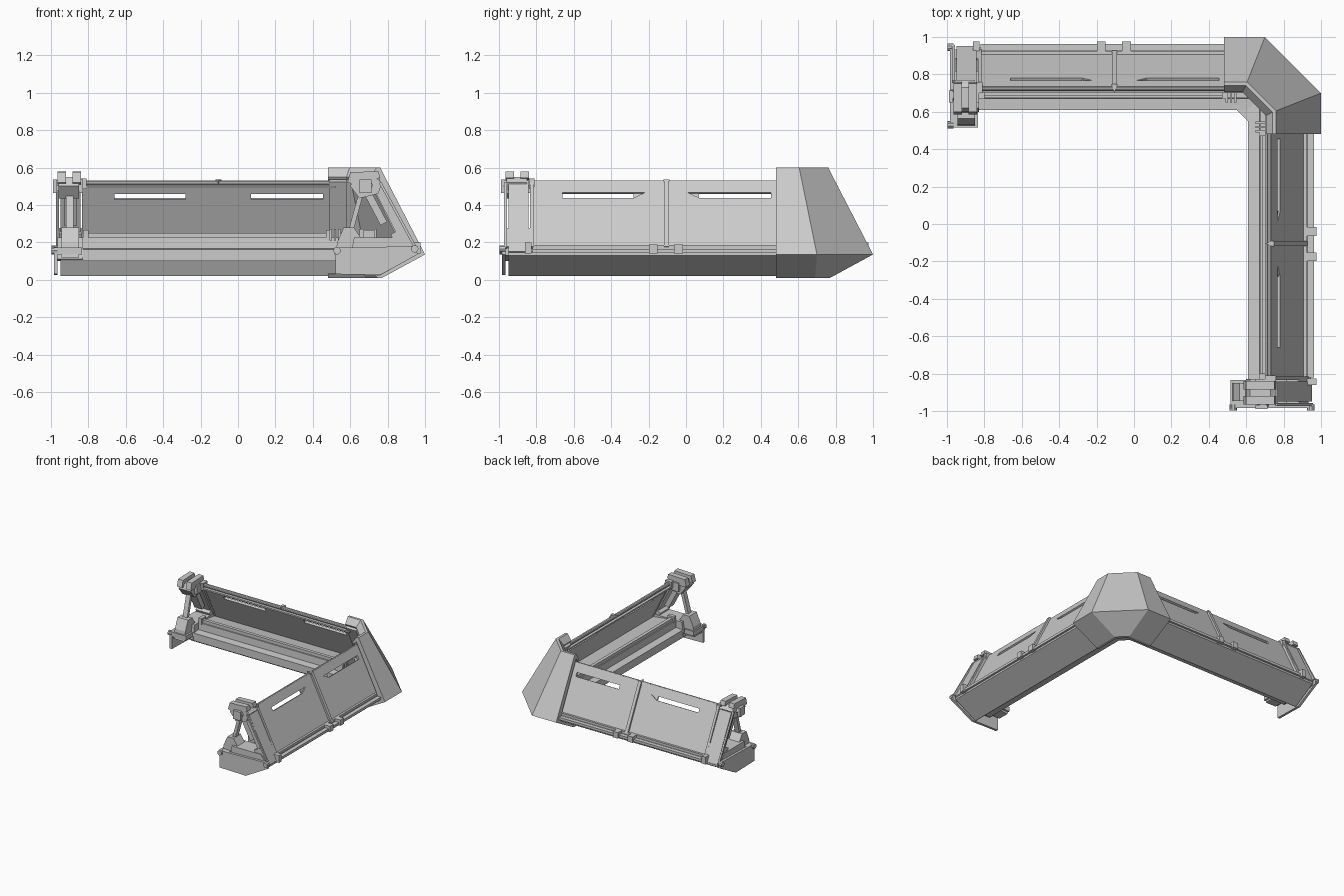
import bpy, bmesh, math
from mathutils import Vector

if "Cube" in bpy.data.objects:
    bpy.data.objects.remove(bpy.data.objects["Cube"])

def add(name, verts, faces, both=True):
    """Make a mesh object, and its twin reflected across x = y for the other arm."""
    for tag in ("back_", "side_")[:2 if both else 1]:
        me = bpy.data.meshes.new(name)
        pts = [Vector(v) if tag == "back_" else Vector((v[1], v[0], v[2])) for v in verts]
        me.from_pydata(pts, [], faces)
        bm = bmesh.new()
        bm.from_mesh(me)
        bmesh.ops.recalc_face_normals(bm, faces=bm.faces)
        bm.to_mesh(me)
        bm.free()
        ob = bpy.data.objects.new((tag if both else "") + name, me)
        bpy.context.collection.objects.link(ob)


def loft(name, rings, both=True):
    n, m = len(rings[0]), len(rings)
    faces = [(i * n + j, i * n + (j + 1) % n, (i + 1) * n + (j + 1) % n, (i + 1) * n + j)
             for i in range(m - 1) for j in range(n)]
    faces += [tuple(range(n)), tuple(range((m - 1) * n, m * n))]
    add(name, [p for r in rings for p in r], faces, both)


def prism(name, prof, s0, s1=None):
    """Extrude a (u, z) profile along the arm; s1=None mitres it inside the corner."""
    loft(name, [[(s0, u, z) for u, z in prof],
                [(min(u, .68) if s1 is None else s1, u, z) for u, z in prof]])


def box(name, s0, s1, u0, u1, z0, z1):
    prism(name, [(u0, z0), (u1, z0), (u1, z1), (u0, z1)], s0, s1)


def beam(name, a, b, t, s0, s1):
    """Leaning bar between two (u, z) points."""
    du, dz = b[0] - a[0], b[1] - a[1]
    k = t / 2 / math.hypot(du, dz)
    nu, nz = -dz * k, du * k
    prism(name, [(a[0] + nu, a[1] + nz), (b[0] + nu, b[1] + nz),
                 (b[0] - nu, b[1] - nz), (a[0] - nu, a[1] - nz)], s0, s1)


def knob(name, u, z, r, s0, s1, n=10):
    prism(name, [(u + r * math.cos(i * math.tau / n), z + r * math.sin(i * math.tau / n))
                 for i in range(n)], s0, s1)


def lean(z):
    """Outer surface of the leaning wall."""
    return 0.915 - 0.5 * (z - 0.17)


def sheet(name, outline, t=0.018, inset=0.0):
    """Flat (s, z) outline laid on the leaning wall with thickness t."""
    loft(name, [[(s, lean(z) - d * .9, z - d * .45) for s, z in outline] for d in (inset, t)])


# base trough: raised ledge inside, keel under the outer half
prism("base", [(.61, .10), (.705, .10), (.745, .02), (.755, .02), (.945, .13), (.945, .145),
               (.90, .17), (.89, .20), (.70, .225), (.675, .225), (.672, .168), (.61, .163)], -.95)

# leaning wall, pieced around two slots with tapered recesses
C = -.105
sheet("wall_lower", [(-.83, .17), (.54, .17), (.54, .438), (-.83, .438)])
sheet("wall_upper", [(-.83, .466), (.54, .466), (.54, .53), (-.83, .53)])
sheet("wall_left", [(-.83, .438), (-.66, .438), (-.66, .466), (-.83, .466)])
sheet("wall_middle", [(C - .175, .438), (C + .175, .438), (C + .115, .466), (C - .115, .466)])
sheet("wall_recess", [(C - .175, .438), (C + .175, .438), (C + .175, .466), (C - .175, .466)],
      .018, .009)
sheet("wall_right", [(.455, .438), (.54, .438), (.54, .466), (.455, .466)])

# ribs and rails
beam("centre_rib", (lean(.17), .17), (lean(.53), .53), .03, C - .013, C + .013)
loft("rib_tip", [[(C - .016, .745, z), (C + .016, .745, z), (C, .70, z)] for z in (.515, .535)])
beam("end_rib", (lean(.17), .17), (lean(.53), .53), .04, -.835, -.815)
box("outer_rail", -.82, .5, .928, .962, .145, .165)
box("outer_rail_upper", -.82, .5, .905, .925, .165, .185)
knob("top_rail", .725, .517, .014, -.84, .52)
box("top_rail_inner", -.83, .52, .70, .735, .49, .502)
box("inner_rail", -.82, .5, .685, .712, .225, .25)
for i, s in enumerate((-.175, -.04)):
    box("hinge_%d" % i, s - .023, s + .023, .925, .975, .14, .188)
for i, s in enumerate((-.83, .47)):
    box("rail_bracket_%d" % i, s, s + .03, .67, .73, .215, .265)
box("top_bracket", -.84, -.81, .70, .76, .485, .54)

# end assembly: end plate, foot box
prism("end_plate", [(.52, .03), (.76, .025), (.96, .135), (.95, .18), (.52, .17)], -.985, -.965)
prism("foot", [(.52, .12), (.66, .12), (.66, .22), (.62, .28), (.565, .28), (.53, .20)], -.945, -.85)
box("foot_tray", -.985, -.835, .515, .60, .135, .172)
prism("base_end", [(.60, .11), (.75, .10), (.93, .13), (.93, .17), (.88, .225), (.62, .225)],
      -.965, -.83)
for i, (u, z) in enumerate(((.53, .155), (.945, .165))):
    knob("pivot_%d" % i, u, z, .02, -.998, -.965)
box("pivot_clamp", -.86, -.825, .925, .975, .14, .20)

# leaning posts and brace
beam("post", (.93, .14), (.735, .52), .05, -.95, -.842)
beam("post_foot", (.90, .16), (.85, .26), .075, -.958, -.835)
beam("post_rod", (.95, .17), (.76, .52), .014, -.972, -.958)
beam("brace", (.60, .25), (.66, .47), .025, -.92, -.88)
beam("inner_strut", (.78, .30), (.69, .47), .04, -.93, -.86)

# top head with clamps
prism("head", [(.60, .50), (.65, .435), (.75, .46), (.77, .52), (.73, .55), (.62, .55)], -.96, -.85)
for i, s in enumerate((-.965, -.885)):
    prism("head_cap_%d" % i, [(.585, .52), (.62, .51), (.76, .545), (.75, .58), (.60, .575)],
          s, s + .045)
box("head_clamp_bar", -.985, -.835, .66, .70, .475, .52)
for i, s in enumerate((-.99, -.85)):
    box("head_clamp_%d" % i, s, s + .022, .65, .715, .465, .535)
knob("head_hub", .69, .505, .032, -.975, -.84, 6)

# faceted corner shell with top lip, bent around the chamfer: (offset, height, chamfer start)
shell = [(.73, .03, .67), (.745, .01, .68), (.77, .01, .69), (1.0, .135, .70), (.76, .60, .605),
         (.74, .60, .597), (.705, .55, .58), (.715, .535, .583), (.74, .56, .597),
         (.945, .145, .68)]
loft("corner_shell", [[(.48, u, z) for u, z, k in shell], [(k, u, z) for u, z, k in shell],
                      [(u, k, z) for u, z, k in shell], [(u, .48, z) for u, z, k in shell]],
     both=False)

# corner inside: floor gusset, brackets and end frame
add("corner_gusset", [(a, b, z) for z in (.10, .163) for a, b in ((.53, .63), (.63, .63), (.63, .53))],
    [(0, 1, 2), (3, 4, 5), (0, 1, 4, 3), (1, 2, 5, 4), (2, 0, 3, 5)], both=False)
for i in range(3):
    box("corner_bracket_%d" % i, .49 + i * .022, .503 + i * .022, .65, .74, .21, .27)
beam("corner_frame", (.88, .20), (.715, .53), .03, .49, .58)
